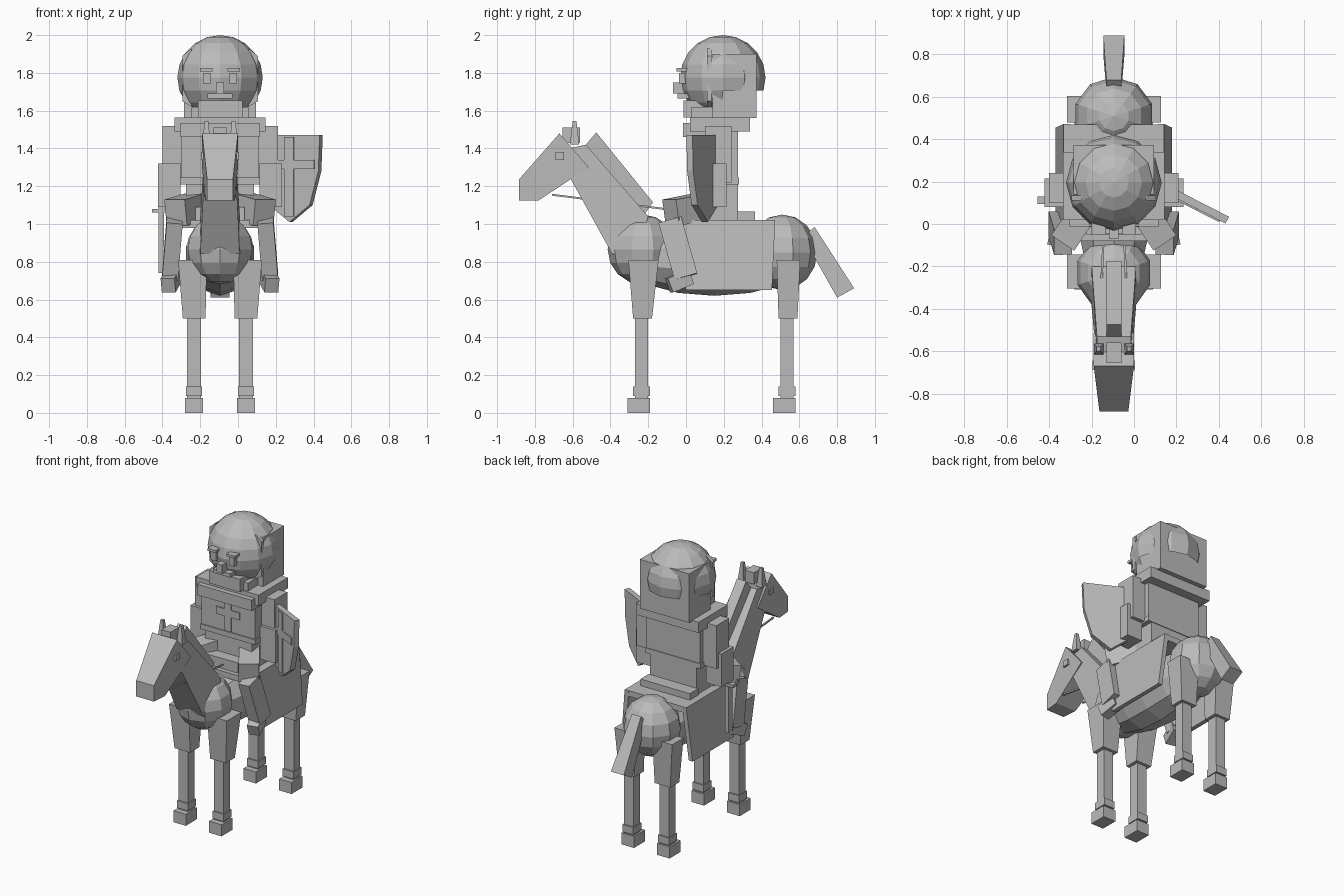
import bpy, bmesh, math
from mathutils import Vector, Matrix

if "Cube" in bpy.data.objects:
    bpy.data.objects.remove(bpy.data.objects["Cube"])

CX = -0.095  # symmetry plane of rider and horse
grey = bpy.data.materials.new("plain_grey")
grey.diffuse_color = (0.5, 0.5, 0.5, 1)
grey.use_nodes = True
grey.node_tree.nodes["Principled BSDF"].inputs["Base Color"].default_value = grey.diffuse_color


def finish(name, bm):
    bmesh.ops.recalc_face_normals(bm, faces=bm.faces)
    me = bpy.data.meshes.new(name)
    bm.to_mesh(me)
    bm.free()
    me.materials.append(grey)
    ob = bpy.data.objects.new(name, me)
    ob.location.x = CX
    bpy.context.collection.objects.link(ob)
    return ob


def loft(name, a, b):
    """Solid between two matching polygons."""
    bm = bmesh.new()
    va, vb = [bm.verts.new(p) for p in a], [bm.verts.new(p) for p in b]
    n = len(a)
    bm.faces.new(va)
    bm.faces.new(vb)
    for i in range(n):
        j = (i + 1) % n
        bm.faces.new((va[i], va[j], vb[j], vb[i]))
    return finish(name, bm)


def rect(r, z):
    x0, x1, y0, y1 = r
    return [(x0, y0, z), (x1, y0, z), (x1, y1, z), (x0, y1, z)]


def frustum(name, lo, z0, hi, z1):
    return loft(name, rect(lo, z0), rect(hi, z1))


def box(name, x0, x1, y0, y1, z0, z1):
    return frustum(name, (x0, x1, y0, y1), z0, (x0, x1, y0, y1), z1)


def side_box(name, s, x0, x1, *rest):
    return box(name, min(s * x0, s * x1), max(s * x0, s * x1), *rest)


def prism(name, pts):
    """Side profile of (y, z, half width)."""
    return loft(name, [(-w, y, z) for y, z, w in pts], [(w, y, z) for y, z, w in pts])


def beam(name, p, q, w, d, w2=None, d2=None, up=(1, 0, 0)):
    p, q = Vector(p), Vector(q)
    t = (q - p).normalized()
    n = t.cross(Vector(up)).normalized()
    u = n.cross(t)
    ends = []
    for c, a, b in ((p, w, d), (q, w2 or w, d2 or d)):
        ends.append([c + u * i * a / 2 + n * j * b / 2 for i, j in ((1, 1), (-1, 1), (-1, -1), (1, -1))])
    return loft(name, *ends)


def ball(name, c, r, seg=10, rings=8, along_y=False, keep=None):
    bm = bmesh.new()
    bmesh.ops.create_uvsphere(bm, u_segments=seg, v_segments=rings, radius=1)
    if along_y:
        bmesh.ops.rotate(bm, verts=bm.verts, matrix=Matrix.Rotation(math.pi / 2, 3, 'X'))
    for v in bm.verts:
        v.co = Vector(c) + Vector(a * b for a, b in zip(v.co, r))
    if keep:
        dead = [f for f in bm.faces if not keep(f.calc_center_median())]
        bmesh.ops.delete(bm, geom=dead, context='FACES')
    return finish(name, bm)


# Horse body
ball("barrel", (0, 0.15, 0.82), (0.19, 0.5, 0.2), along_y=True)
ball("chest", (0, -0.23, 0.865), (0.18, 0.185, 0.185))
ball("rump", (0, 0.51, 0.85), (0.19, 0.185, 0.2))
prism("neck", [(-0.614, 1.245, .085), (-0.62, 1.40, .08), (-0.53, 1.42, .08),
               (-0.2, 1.04, .105), (-0.25, 0.85, .105), (-0.39, 0.84, .105)])
prism("mane", [(-0.53, 1.42, .035), (-0.475, 1.485, .035), (-0.175, 1.115, .035), (-0.22, 1.05, .035)])
prism("horse_head", [(-0.67, 1.48, .095), (-0.515, 1.30, .095), (-0.78, 1.125, .078),
                     (-0.885, 1.125, .068), (-0.885, 1.235, .068)])
box("forelock", -.035, .035, -0.655, -0.56, 1.43, 1.51)
prism("tail", [(0.68, 0.985, .035), (0.62, 0.93, .035), (0.80, 0.61, .05), (0.89, 0.66, .05)])

# Horse legs, ears, eyes and reins
for s in (1, -1):
    c = s * 0.137
    for tag, y0, y1, t0, t1 in (("front", -0.27, -0.2, -0.305, -0.145), ("rear", 0.5, 0.57, 0.48, 0.605)):
        top = sorted((s * 0.07, s * 0.222))
        frustum(tag + "_upper_leg", (c - .06, c + .06, y0 - .01, y1 + .02), 0.5, (*top, t0, t1), 0.81)
        box(tag + "_shin", c - .037, c + .037, y0, y1, 0.08, 0.5)
        box(tag + "_fetlock", c - .042, c + .042, y0 - .01, y1 + .01, 0.09, 0.14)
        box(tag + "_hoof", c - .048, c + .048, y0 - .04, y1 + .01, 0, 0.08)
    e = s * 0.072
    frustum("horse_ear", (e - .022, e + .022, -0.615, -0.565), 1.42, (e - .01, e + .01, -0.6, -0.58), 1.545)
    side_box("horse_eye", s, 0.08, 0.1, -0.69, -0.645, 1.34, 1.38)
    beam("rein", (s * .08, -0.71, 1.155), (s * .05, -0.1, 1.078), .01, .01)

# Blanket and saddle
box("blanket_top", -.235, .235, -0.08, 0.47, 0.98, 1.02)
for s in (1, -1):
    lo = sorted((s * .245, s * .275))
    hi = sorted((s * .205, s * .237))
    frustum("blanket_side", (*lo, 0.0, 0.455), 0.65, (*hi, -0.08, 0.472), 1.02)
box("saddle_back", -.19, .19, 0.27, 0.365, 1.015, 1.065)
box("saddle_front", -.13, .13, -0.05, 0.06, 1.0, 1.09)

# Rider torso
box("tunic_skirt", -.18, .18, 0.03, 0.275, 1.02, 1.24)
box("torso", -.205, .205, 0.03, 0.275, 1.24, 1.51)
box("belt", -.212, .212, 0.022, 0.28, 1.21, 1.245)
box("shoulder_mantle", -.24, .24, 0.02, 0.34, 1.49, 1.565)
box("chest_collar", -.21, .21, -0.015, 0.1, 1.46, 1.535)
box("chest_stripe_upright", -.025, .025, 0.021, 0.03, 1.25, 1.47)
box("chest_stripe_bar", -.09, .09, 0.021, 0.03, 1.35, 1.4)

# Rider arms and legs
for s in (1, -1):
    side_box("upper_arm", s, 0.2, 0.306, 0.1, 0.24, 1.22, 1.52)
    side_box("forearm", s, 0.21, 0.328, 0.08, 0.215, 1.09, 1.32)
    beam("thigh", (s * .1, 0.12, 1.1), (s * .235, -0.08, 1.06), .14, .13, up=(0, 0, 1))
    beam("boot", (s * .24, -0.085, 1.02), (s * .265, 0.0, 0.72), .085, .125)
    beam("foot", (s * .25, 0.02, 0.72), (s * .275, -0.09, 0.675), .08, .075, up=(0, 0, 1))

# Head with open back lower half, hair block and face
ball("head", (0, 0.195, 1.775), (0.226, 0.226, 0.225), 12, 10,
     keep=lambda c: c.y < 0.22 or c.z > 1.74)
box("neck_guard", -.19, .19, 0.14, 0.372, 1.56, 1.9)
box("throat_guard", -.15, .15, 0.03, 0.26, 1.54, 1.62)
box("beard", -.118, .118, -0.012, 0.15, 1.565, 1.655)
box("nose", -.022, .022, -0.07, 0.0, 1.69, 1.75)
box("moustache", -.066, .066, -0.045, 0.03, 1.665, 1.692)
for s in (1, -1):
    side_box("eye", s, 0.05, 0.09, -0.036, 0.02, 1.745, 1.8)
    side_box("brow", s, 0.04, 0.105, -0.05, 0.02, 1.808, 1.826)
    loft("hood_edge", [(s * .15, 0.11, 1.62), (s * .15, 0.135, 1.62), (s * .15, 0.135, 1.93), (s * .15, 0.11, 1.93)],
         [(s * .2, 0.11, 1.65), (s * .2, 0.135, 1.65), (s * .2, 0.135, 1.89), (s * .2, 0.11, 1.89)])

# Shield with raised cross, turned outward
half = [(0, 1.01), (0.12, 1.10), (0.172, 1.28), (0.18, 1.47)]
outline = half + [(-x, z) for x, z in reversed(half[1:])]
cross = [[(-.028, 1.04), (.028, 1.04), (.028, 1.46), (-.028, 1.46)],
         [(-.15, 1.29), (.15, 1.29), (.15, 1.34), (-.15, 1.34)]]
shield = [loft("shield", [(x, -.018, z) for x, z in outline], [(x, .018, z) for x, z in outline])]
for part in cross:
    shield.append(loft("shield_cross", [(x, -.026, z) for x, z in part], [(x, -.017, z) for x, z in part]))
for ob in shield:
    ob.location = (0.28, 0.1, 0)
    ob.rotation_euler.z = math.radians(-27)

# Sword hanging at the right hip
box("sword_guard", -.36, -.27, 0.095, 0.13, 1.06, 1.08)
box("sword_grip", -.325, -.295, 0.097, 0.128, 1.08, 1.13)
box("sword_blade", -.325, -.298, 0.09, 0.135, 0.74, 1.06)
